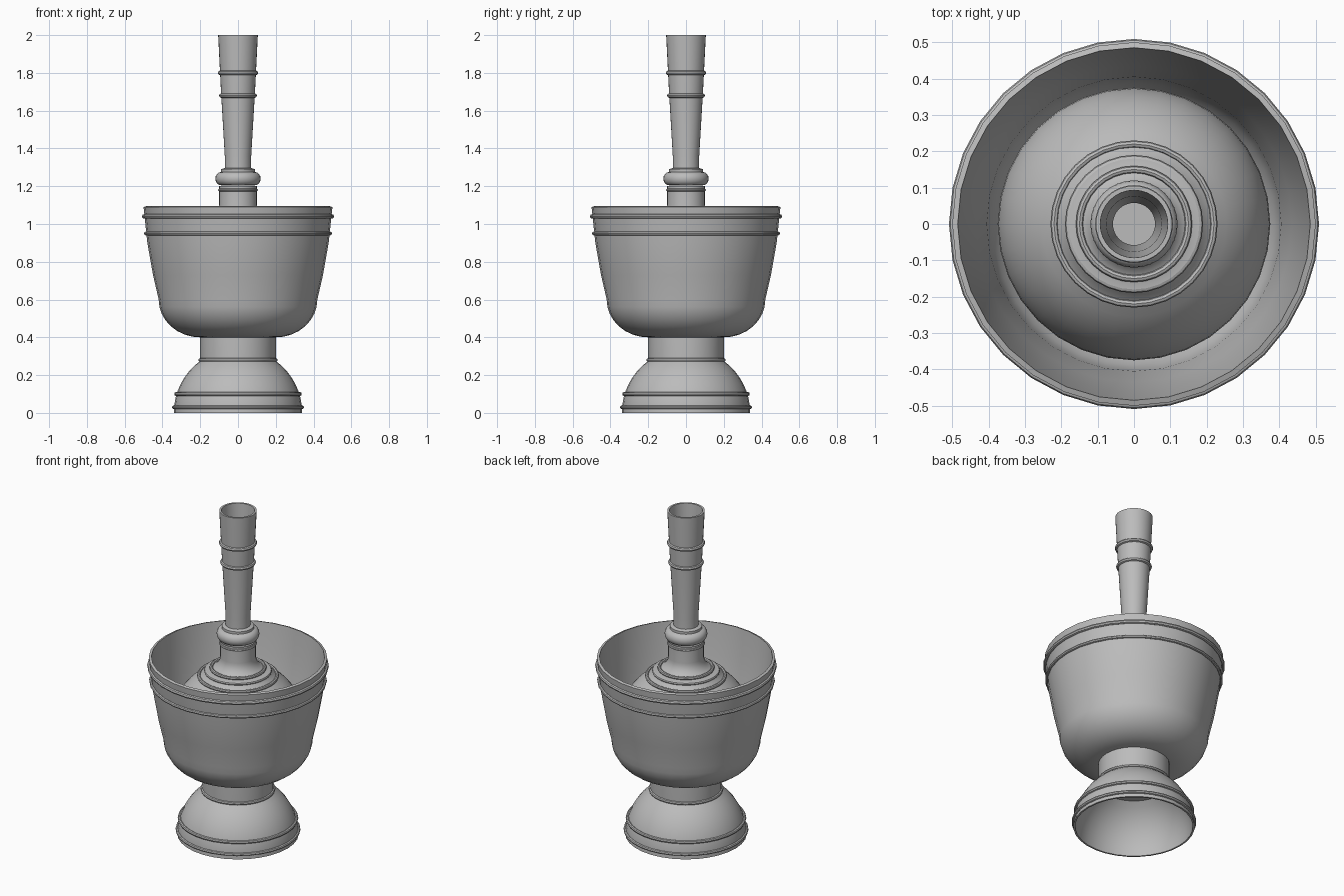
import bpy
import bmesh
import math

SEGMENTS = 32

cube = bpy.data.objects.get("Cube")
if cube:
    bpy.data.objects.remove(cube)

grey = (0.5, 0.5, 0.5, 1)
metal = bpy.data.materials.new("grey metal")
metal.use_nodes = True
metal.diffuse_color = grey
metal.node_tree.nodes["Principled BSDF"].inputs["Base Color"].default_value = grey


def arc(centre, width, height, start, end, steps=8):
    """Profile points along an elliptical arc, with the angles in degrees."""
    points = []
    for step in range(steps + 1):
        angle = math.radians(start + (end - start) * step / steps)
        points.append((centre[0] + width * math.cos(angle),
                       centre[1] + height * math.sin(angle)))
    return points


def inset(profile, thickness, lift):
    """Return the inner side of a wall, running back along its outer profile."""
    return [(radius - thickness, z + lift) for radius, z in reversed(profile)]


def finish(obj):
    """Give the part its material and smooth shading with sharp edges."""
    obj.data.materials.append(metal)
    bpy.ops.object.select_all(action="DESELECT")
    obj.select_set(True)
    bpy.context.view_layer.objects.active = obj
    bpy.ops.object.shade_smooth_by_angle(angle=math.radians(35))


def lathe(name, profile, closed=False):
    """Spin a profile of radius and height around the vertical axis."""
    bm = bmesh.new()
    verts = [bm.verts.new((radius, 0, z)) for radius, z in profile]
    edges = [bm.edges.new(pair) for pair in zip(verts, verts[1:])]
    if closed:
        edges.append(bm.edges.new((verts[-1], verts[0])))
    bmesh.ops.spin(bm, geom=verts + edges, cent=(0, 0, 0), axis=(0, 0, 1),
                   angle=math.tau, steps=SEGMENTS, use_duplicate=False)
    bmesh.ops.remove_doubles(bm, verts=bm.verts, dist=0.0001)
    bmesh.ops.recalc_face_normals(bm, faces=bm.faces)
    mesh = bpy.data.meshes.new(name)
    bm.to_mesh(mesh)
    bm.free()
    obj = bpy.data.objects.new(name, mesh)
    bpy.context.collection.objects.link(obj)
    finish(obj)


def bead(name, radius, z, size=0.01):
    """Add a thin raised ring around a part."""
    lathe(name, arc((radius, z), size, size, 0, 315, steps=7), closed=True)


# Hollow domed foot with a stem that carries the bowl
foot_wall = arc((0, 0), 0.34, 0.34, 0, 54)
stem = [(0.2, 0.28), (0.2, 0.4)]
foot_inside = inset(foot_wall, thickness=0.01, lift=0)
lathe("foot", [(0, 0.26)] + foot_inside + foot_wall + stem)
bead("foot_lower_bead", 0.34, 0.03)
bead("foot_upper_bead", 0.328, 0.1)
bead("stem_bead", 0.2, 0.28)

# Thin-walled bowl with a rounded bottom and a slightly flaring side
bowl_bottom = arc((0.2, 0.6), 0.22, 0.2, -90, 0)
bowl_side = [(0.45, 0.73), (0.48, 0.9), (0.5, 1.09)]
bowl_wall = [(0, 0.4)] + bowl_bottom + bowl_side
bowl_inside = inset(bowl_wall[1:], thickness=0.015, lift=0.005)
lathe("bowl", bowl_wall + bowl_inside + [(0, 0.41)])
bead("rim_lower_bead", 0.488, 0.95)
bead("rim_upper_bead", 0.497, 1.04, 0.012)

# Inner dome, with a concave shoulder sweeping up into the neck
dome = arc((0, 0.7), 0.375, 0.34, 0, 54)
shoulder = arc((0.18, 1.1), 0.08, 0.08, 270, 180)
lathe("inner_dome", [(0.375, 0.5)] + dome + [(0.19, 1)] + shoulder + [(0.1, 1.2)])
bead("dome_bead", 0.22, 0.98)
bead("shoulder_lower_bead", 0.18, 1.01)
bead("shoulder_upper_bead", 0.15, 1.03)
bead("neck_bead", 0.098, 1.18, 0.008)

# Rounded collar between the neck and the handle
collar_bulge = arc((0.09, 1.24), 0.03, 0.035, -90, 90)
lathe("collar", collar_bulge + [(0.09, 1.29), (0.06, 1.3)])

# Hollow flaring handle, open at the top
handle_wall = [(0.07, 1.29), (0.07, 1.36), (0.09, 1.7), (0.105, 2)]
lathe("handle", handle_wall + inset(handle_wall, thickness=0.012, lift=0) + [(0, 1.29)])
bead("handle_lower_bead", 0.088, 1.68, 0.012)
bead("handle_upper_bead", 0.095, 1.8, 0.012)
